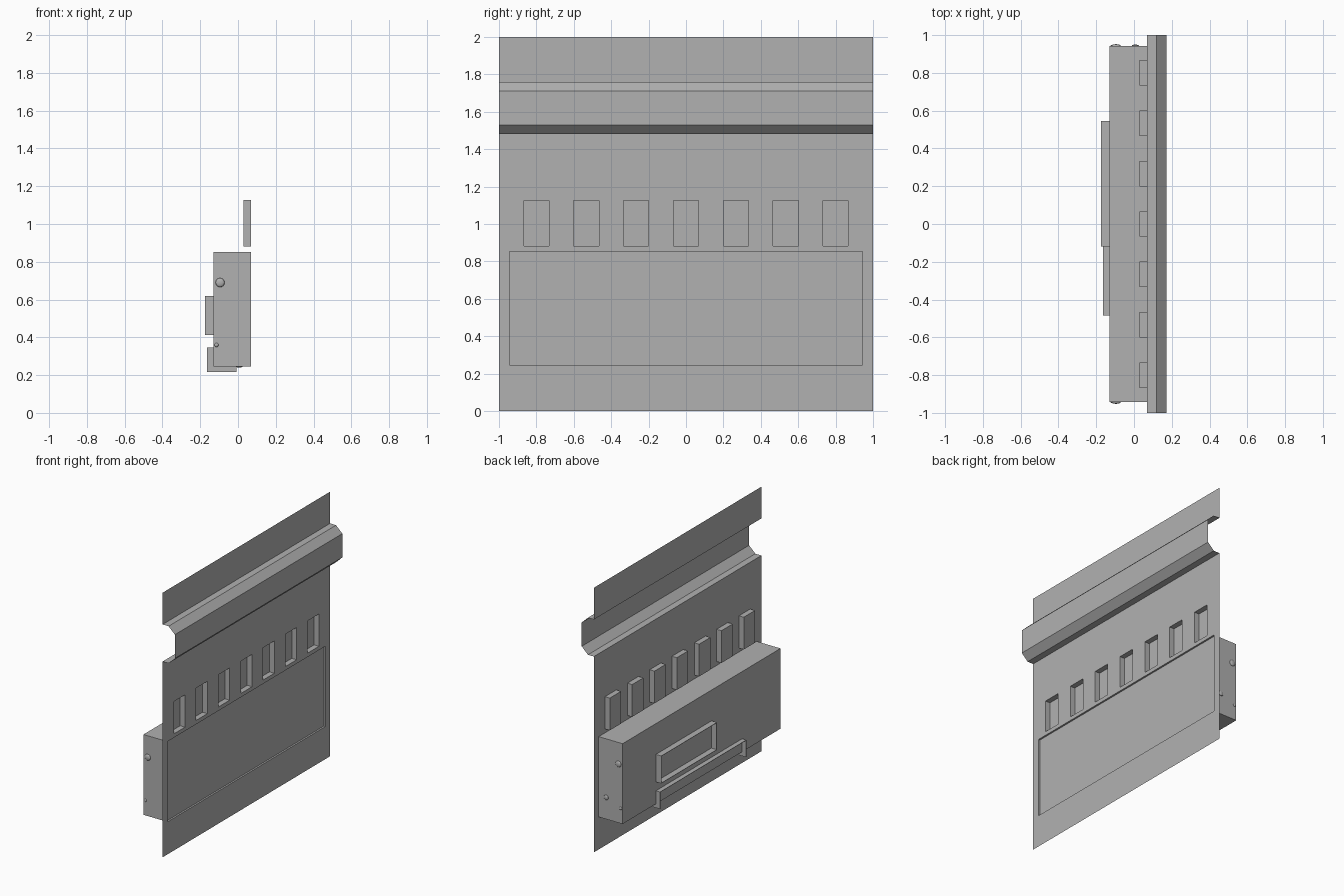
import bpy, bmesh
from mathutils import Vector, Matrix

if "Cube" in bpy.data.objects:
    bpy.data.objects.remove(bpy.data.objects["Cube"])

grey = bpy.data.materials.new("dark_grey")
grey.diffuse_color = (0.44, 0.44, 0.44, 1)
grey.use_nodes = True
grey.node_tree.nodes["Principled BSDF"].inputs["Base Color"].default_value = grey.diffuse_color


def finish(name, bm, recalc=False):
    if recalc:
        bmesh.ops.recalc_face_normals(bm, faces=bm.faces[:])
    me = bpy.data.meshes.new(name)
    bm.to_mesh(me)
    bm.free()
    me.materials.append(grey)
    ob = bpy.data.objects.new(name, me)
    bpy.context.collection.objects.link(ob)
    return ob


def box(bm, x0, x1, y0, y1, z0, z1):
    size = Matrix.Diagonal((x1 - x0, y1 - y0, z1 - z0, 1))
    mid = Matrix.Translation(((x0 + x1) / 2, (y0 + y1) / 2, (z0 + z1) / 2))
    return bmesh.ops.create_cube(bm, size=1, matrix=mid @ size)['verts']


# Low domed screw head, half sunk into the surface
def screw(name, loc, axis, radius, depth=0.009):
    bm = bmesh.new()
    rot = Vector((0, 0, 1)).rotation_difference(Vector(axis)).to_matrix().to_4x4()
    flat = Matrix.Diagonal((1, 1, depth / radius, 1))
    bmesh.ops.create_uvsphere(bm, u_segments=16, v_segments=8, radius=radius,
                              matrix=Matrix.Translation(loc) @ rot @ flat)
    for f in bm.faces:
        f.smooth = True
    finish(name, bm)


# Wall sheet: folded profile (x, z) run along y, with cells at the openings
PX = 0.07
BOX_Y, BOX_Z0, BOX_Z1 = 0.943, 0.246, 0.853
WIN_Z0, WIN_Z1 = 0.882, 1.126
centres = [-0.8 + i * 1.6 / 6 for i in range(7)]
half = 0.067
profile = [(PX, 0), (PX, BOX_Z0), (PX, BOX_Z1), (PX, WIN_Z0), (PX, WIN_Z1),
           (PX, 1.48), (0.12, 1.48), (0.172, 1.53), (0.172, 1.71),
           (0.12, 1.76), (PX, 1.76), (PX, 2)]
ys = [-1, -BOX_Y] + [c + s * half for c in centres for s in (-1, 1)] + [BOX_Y, 1]
bm = bmesh.new()
rows = [[bm.verts.new((x, y, z)) for y in ys] for x, z in profile]
windows, panel = [], []
for i in range(len(profile) - 1):
    for j in range(len(ys) - 1):
        f = bm.faces.new((rows[i][j], rows[i][j + 1], rows[i + 1][j + 1], rows[i + 1][j]))
        mid_y = (ys[j] + ys[j + 1]) / 2
        if i == 3 and any(abs(mid_y - c) < 0.01 for c in centres):
            windows.append(f)
        if i == 1 and abs(mid_y) < BOX_Y:
            panel.append(f)


# Push the windows and the display panel back into the sheet
def recess(faces, depth):
    new = bmesh.ops.extrude_face_region(bm, geom=faces)['geom']
    bmesh.ops.delete(bm, geom=[f for f in faces if f.is_valid], context='FACES')
    verts = [v for v in new if isinstance(v, bmesh.types.BMVert)]
    bmesh.ops.translate(bm, verts=verts, vec=(-depth, 0, 0))


recess(windows, 0.04)
recess(panel, 0.013)
bmesh.ops.dissolve_limit(bm, angle_limit=0.01, verts=bm.verts[:], edges=bm.edges[:])
finish("wall_sheet", bm)

# Housing behind the panel, open towards the sheet
BX = -0.13
bm = bmesh.new()
box(bm, BX, PX, -BOX_Y, BOX_Y, BOX_Z0, BOX_Z1)
bmesh.ops.delete(bm, geom=[f for f in bm.faces if f.normal.x > 0.9], context='FACES')
finish("rear_housing", bm)

# Upper thin-walled frame on the back of the housing
T = 0.003
Y0, Y1 = -0.12, 0.545
bm = bmesh.new()
for z in (0.412, 0.62 - T):
    box(bm, -0.175, BX, Y0, Y1, z, z + T)
for y in (Y0, Y1 - T):
    box(bm, -0.175, BX, y, y + T, 0.412 + T, 0.62 - T)
finish("upper_frame", bm)

# Lower frame wrapping around the bottom edge of the housing
Y0, Z0, Z1, XB, XF = -0.485, 0.216, 0.345, -0.165, -0.007
bm = bmesh.new()
box(bm, XB, BX, Y0, Y1, Z1 - T, Z1)
box(bm, XF - T, XF, Y0, Y1, Z0, BOX_Z0)
ell = [(XB, Z0), (XF, Z0), (XF, BOX_Z0), (BX, BOX_Z0), (BX, Z1), (XB, Z1)]
for y in (Y0, Y1 - T):
    f = bm.faces.new([bm.verts.new((x, y, z)) for x, z in ell])
    new = bmesh.ops.extrude_face_region(bm, geom=[f], use_keep_orig=True)['geom']
    bmesh.ops.translate(bm, vec=(0, T, 0),
                        verts=[v for v in new if isinstance(v, bmesh.types.BMVert)])
finish("lower_frame", bm, recalc=True)

# Screws on the housing ends and underside
for side, label in ((-1, "left"), (1, "right")):
    y = side * BOX_Y
    screw(f"large_screw_{label}", (-0.095, y, 0.69), (0, side, 0), 0.024)
    screw(f"small_screw_{label}", (-0.114, y, 0.36), (0, side, 0), 0.011, 0.006)
screw("medium_screw_right", (0.007, BOX_Y, 0.41), (0, 1, 0), 0.019, 0.007)
screw("medium_screw_bottom", (0.007, 0.7, BOX_Z0), (0, 0, -1), 0.019, 0.006)
